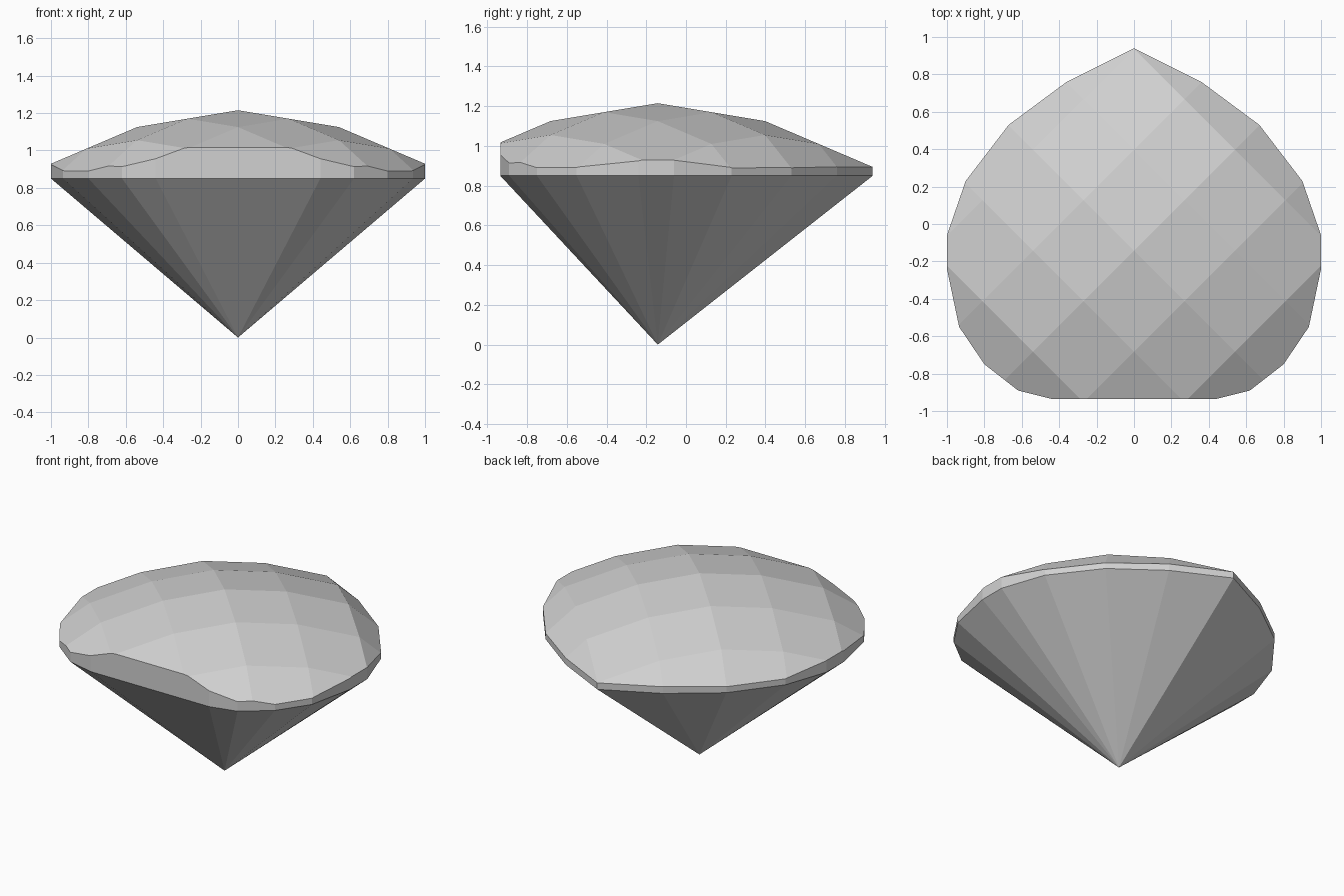
import bpy, bmesh
from mathutils import Vector

cube = bpy.data.objects.get("Cube")
if cube:
    bpy.data.objects.remove(cube)

CENTRE_Y = -0.142   # table peak and bottom point
STEP = 0.27         # spacing of the diagonal facet grid
PEAK, GIRDLE = 1.215, 0.85

# Half outline, from the front flat round to the back tip
half = [(0.44, -0.935), (0.62, -0.89), (0.8, -0.75), (0.935, -0.55), (1, -0.24),
        (1, -0.06), (0.9, 0.23), (0.67, 0.53), (0.36, 0.76)]
outline = half + [(0, 0.94)] + [(-x, y) for x, y in reversed(half)]


def drop(t):
    """Fall of the crown along one diagonal, linear between grid lines."""
    slopes = (0.045, 0.115, 0.34 if t > 0 else 0.245)
    return sum(s * min(max(abs(t) - k, 0), 1) for k, s in enumerate(slopes))


def crown_height(x, y):
    a, b = x / STEP, (y - CENTRE_Y) / STEP
    return PEAK - drop((b + a) / 2) - drop((b - a) / 2)


material = bpy.data.materials.new("pale grey")
material.use_nodes = True
colour = (0.64, 0.64, 0.64, 1)
material.diffuse_color = colour
material.node_tree.nodes["Principled BSDF"].inputs["Base Color"].default_value = colour

bm = bmesh.new()
bm.faces.new([bm.verts.new((x, y, 0)) for x, y in outline])

# Crown: cut the flat outline along both diagonals, then lift the grid
for side in (1, -1):
    for k in range(-2, 3):
        bmesh.ops.bisect_plane(bm, geom=bm.verts[:] + bm.edges[:] + bm.faces[:], dist=1e-4,
                               plane_co=(0, CENTRE_Y + 2 * k * STEP, 0),
                               plane_no=Vector((side, 1, 0)).normalized())
for v in bm.verts:
    v.co.z = crown_height(v.co.x, v.co.y)

# Girdle: upright band below the crown's rim
rim = [e for e in bm.edges if e.is_boundary]
band = bmesh.ops.extrude_edge_only(bm, edges=rim)["geom"]
for v in band:
    if isinstance(v, bmesh.types.BMVert):
        v.co.z = GIRDLE

# Pavilion: facets running down to the point
tip = bm.verts.new((0, CENTRE_Y, 0))
for e in [g for g in band if isinstance(g, bmesh.types.BMEdge) and g.is_boundary]:
    bm.faces.new((*e.verts, tip))
bmesh.ops.recalc_face_normals(bm, faces=bm.faces[:])

mesh = bpy.data.meshes.new("cut_gem")
bm.to_mesh(mesh)
bm.free()
mesh.materials.append(material)
gem = bpy.data.objects.new("cut_gem", mesh)
bpy.context.collection.objects.link(gem)
